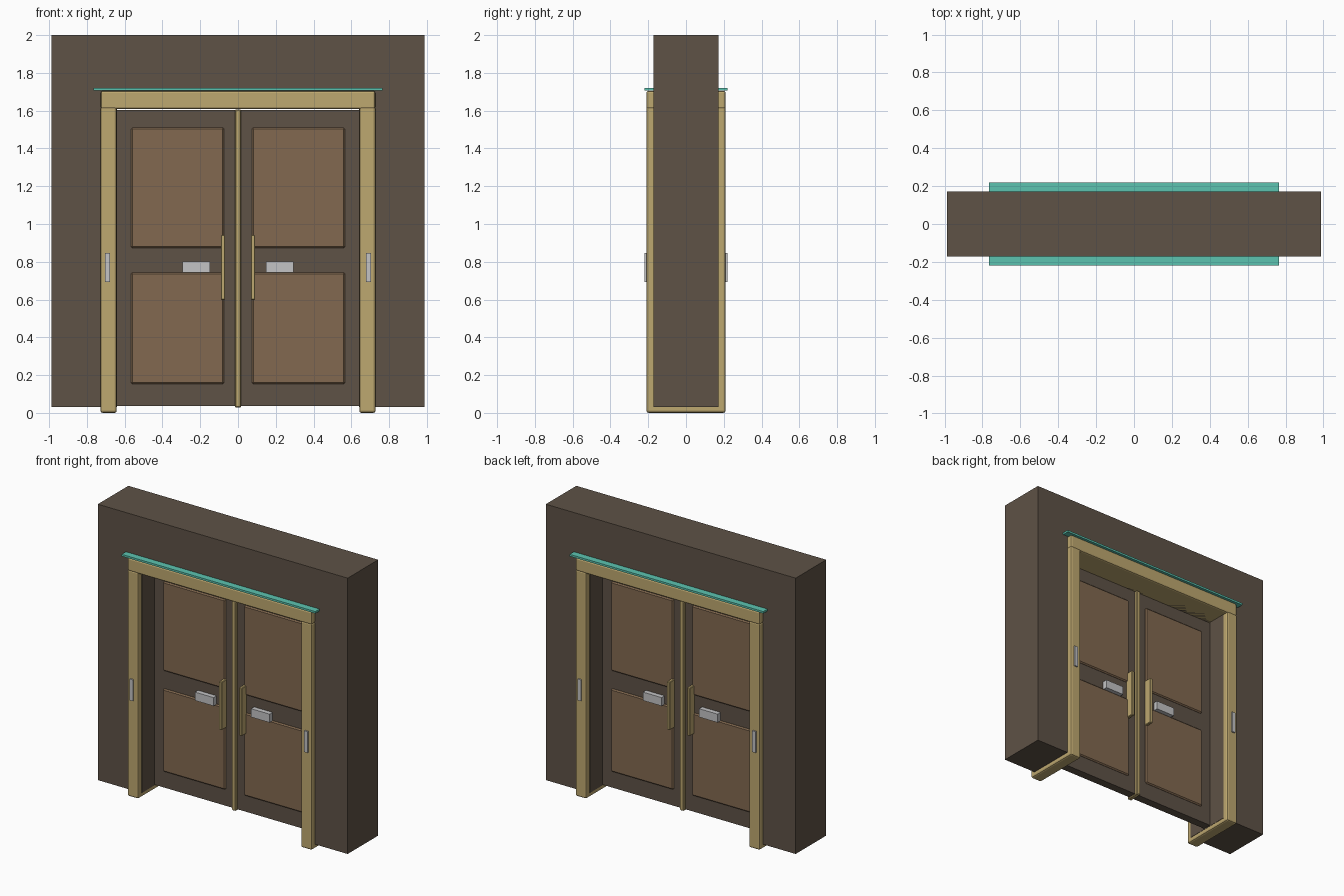
import bpy, bmesh

if "Cube" in bpy.data.objects:
    bpy.data.objects.remove(bpy.data.objects["Cube"])


def material(name, rgb):
    m = bpy.data.materials.new(name)
    m.diffuse_color = (*rgb, 1)
    m.use_nodes = True
    m.node_tree.nodes["Principled BSDF"].inputs["Base Color"].default_value = m.diffuse_color
    return m


WALL = material("dark brown", (0.112, 0.084, 0.061))
PANEL = material("mid brown", (0.223, 0.141, 0.080))
TAN = material("tan trim", (0.515, 0.392, 0.162))
TEAL = material("teal", (0.107, 0.552, 0.434))
GREY = material("light grey", (0.55, 0.55, 0.56))


def finish(name, bm, mat):
    me = bpy.data.meshes.new(name)
    bmesh.ops.recalc_face_normals(bm, faces=bm.faces)
    bm.to_mesh(me)
    bm.free()
    me.materials.append(mat)
    ob = bpy.data.objects.new(name, me)
    bpy.context.collection.objects.link(ob)
    return ob


def box(name, mat, x, y, z, bevel=0.0, segments=1):
    """Box from (min, max) ranges with optional bevelled edges."""
    bm = bmesh.new()
    bmesh.ops.create_cube(bm, size=1)
    for v in bm.verts:
        for i, (lo, hi) in enumerate((x, y, z)):
            v.co[i] = (lo + hi) / 2 + v.co[i] * (hi - lo)
    if bevel:
        bmesh.ops.bevel(bm, geom=bm.edges[:], offset=bevel, segments=segments,
                        affect='EDGES', profile=0.5)
    return finish(name, bm, mat)


def span(a, b, s):
    return tuple(sorted((a * s, b * s)))


# Wall: doorway outline extruded through its thickness
outline = [(-0.987, 0.03), (-0.64, 0.03), (-0.64, 1.608), (0.64, 1.608),
           (0.64, 0.03), (0.987, 0.03), (0.987, 2.0), (-0.987, 2.0)]
bm = bmesh.new()
face = bm.faces.new([bm.verts.new((x, -0.172, z)) for x, z in outline])
ext = bmesh.ops.extrude_face_region(bm, geom=[face])
for v in ext["geom"]:
    if isinstance(v, bmesh.types.BMVert):
        v.co.y = 0.172
finish("wall", bm, WALL)

# Trim over the doorway
box("lintel", TAN, (-0.727, 0.727), (-0.21, 0.21), (1.608, 1.705), 0.012, 2)
box("top_ledge", TEAL, (-0.765, 0.765), (-0.22, 0.22), (1.706, 1.72))

# Strip where the two leaves meet
box("centre_strip", TAN, (-0.016, 0.016), (-0.05, 0.05), (0.028, 1.606), 0.005)

for sx, side in ((-1, "left"), (1, "right")):
    # Frame post running through the wall
    box(f"{side}_post", TAN, span(0.642, 0.728, sx), (-0.21, 0.21),
        (0.0, 1.62), 0.012, 2)
    # Door leaf
    box(f"{side}_door", WALL, span(0.0, 0.64, sx), (-0.03, 0.03), (0.036, 1.604))

    for sy, face_name in ((-1, "front"), (1, "back")):
        tag = f"{side}_{face_name}"
        # Raised panels
        for part, z in (("upper", (0.872, 1.51)), ("lower", (0.152, 0.744))):
            box(f"{tag}_{part}_panel", PANEL, span(0.073, 0.567, sx),
                span(0.02, 0.04, sy), z, 0.008)
        # Push plate, pull handle and wall-post sensor
        box(f"{tag}_plate", GREY, span(0.148, 0.295, sx),
            span(0.028, 0.064, sy), (0.742, 0.802))
        box(f"{tag}_handle", TAN, span(0.068, 0.091, sx),
            span(0.028, 0.088, sy), (0.598, 0.942), 0.004)
        box(f"{tag}_sensor", GREY, span(0.677, 0.703, sx),
            span(0.205, 0.22, sy), (0.694, 0.846))
